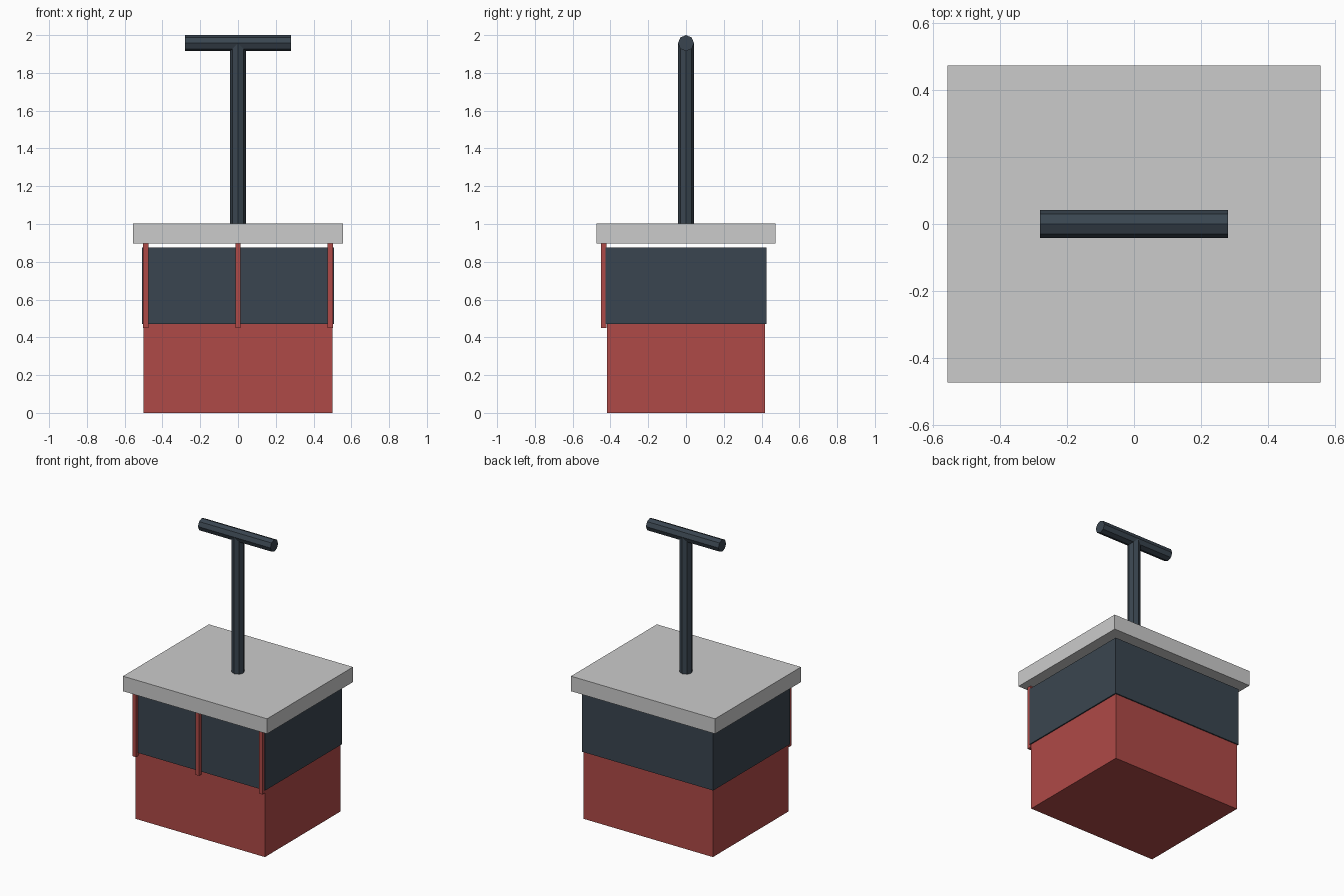
import bpy
from math import pi

if "Cube" in bpy.data.objects:
    bpy.data.objects.remove(bpy.data.objects["Cube"])


def material(name, rgb):
    m = bpy.data.materials.new(name)
    m.diffuse_color = (*rgb, 1)
    m.use_nodes = True
    m.node_tree.nodes["Principled BSDF"].inputs["Base Color"].default_value = m.diffuse_color
    return m


RED = material("red", (0.43, 0.068, 0.063))
NAVY = material("navy", (0.042, 0.06, 0.08))


def finish(obj, name, mat):
    obj.name = name
    if mat:
        obj.data.materials.append(mat)


def box(name, x, y, z, mat=None):
    """Box from (min, max) ranges on each axis."""
    spans = (x, y, z)
    bpy.ops.mesh.primitive_cube_add(size=1, location=[(a + b) / 2 for a, b in spans])
    obj = bpy.context.object
    obj.scale = [b - a for a, b in spans]
    bpy.ops.object.transform_apply(location=False, rotation=False, scale=True)
    finish(obj, name, mat)


def rod(name, radius, length, location, rotation=(0, 0, 0)):
    """Eight-sided flat-shaded rod."""
    bpy.ops.mesh.primitive_cylinder_add(vertices=8, radius=radius, depth=length,
                                        location=location, rotation=rotation)
    finish(bpy.context.object, name, NAVY)


# Box body: red base, slightly wider navy upper band, overhanging grey lid
box("base", (-0.5, 0.5), (-0.417, 0.417), (0, 0.472), RED)
box("upper_band", (-0.508, 0.508), (-0.425, 0.425), (0.47, 0.875), NAVY)
box("lid", (-0.557, 0.557), (-0.474, 0.474), (0.898, 1.003))

# Three slim red strips down the front
for side, x in (("left", -0.489), ("middle", 0), ("right", 0.489)):
    box(f"front_strip_{side}", (x - 0.014, x + 0.014), (-0.449, -0.421), (0.45, 0.9), RED)

# T-shaped plunger
rod("plunger_shaft", 0.042, 0.955, (0, 0, 1.4775))
rod("plunger_handle", 0.0425, 0.56, (0, 0, 1.9575), (0, pi / 2, 0))
